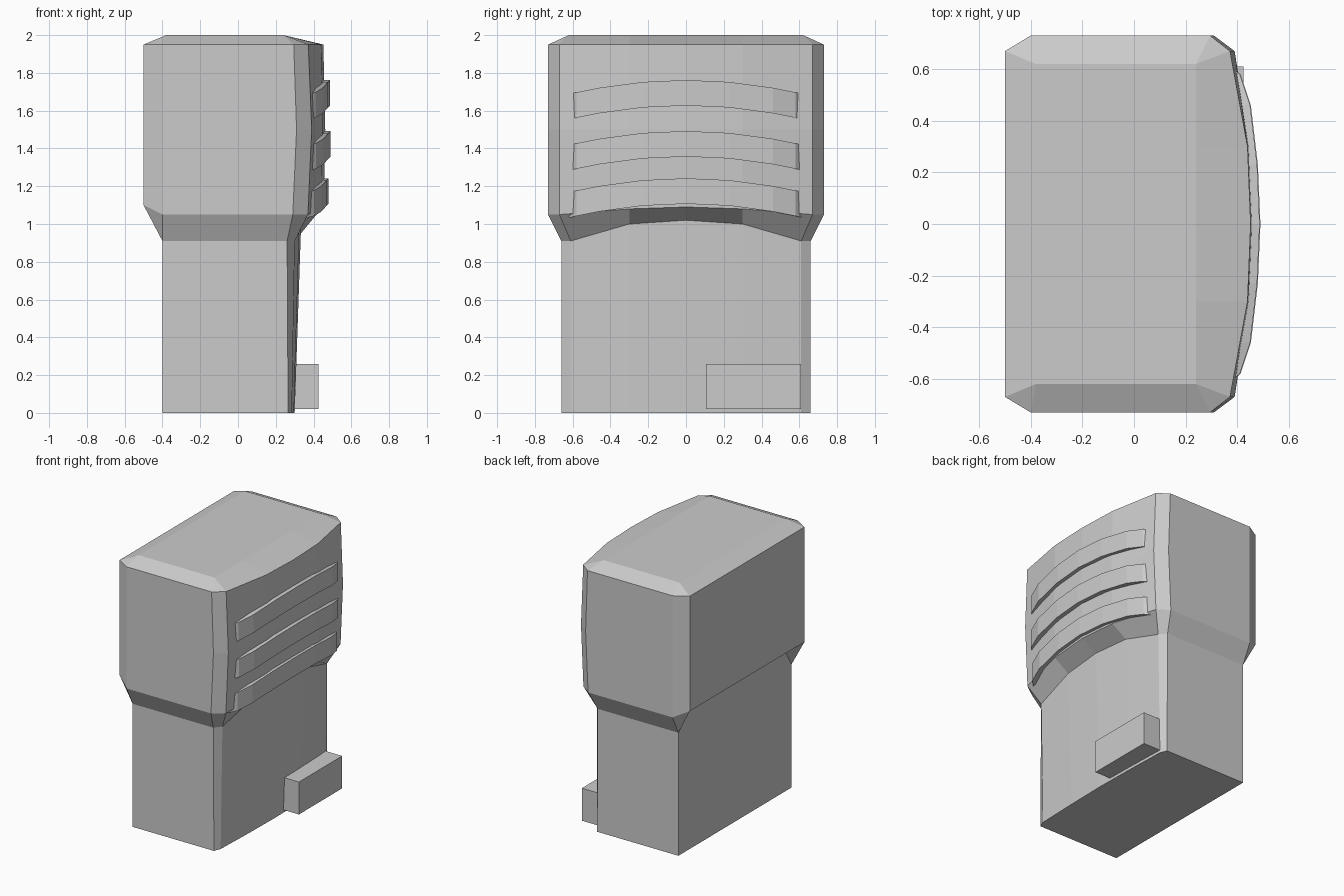
import bpy, bmesh

if "Cube" in bpy.data.objects:
    bpy.data.objects.remove(bpy.data.objects["Cube"])


# Closed section mirrored about y = 0, listed from back middle to front middle
def ring(back, side, front, crown, z):
    xb, wb = back
    xs, w = side
    xf, xc, yc = front
    xm, x0 = crown
    xy = [(xb, 0), (xb, .3), (xb, .58), (xb, wb), (xs, w), (xf, w), (xc, yc), (xm, .3), (x0, 0)]
    zs = z if isinstance(z, (list, tuple)) else [z] * 9
    half = [(x, y, h) for (x, y), h in zip(xy, zs)]
    return half + [(x, -y, h) for x, y, h in reversed(half[1:-1])]


# Skin a run of sections and cap both ends
def loft(name, rings):
    bm = bmesh.new()
    loops = [[bm.verts.new(p) for p in r] for r in rings]
    n = len(loops[0])
    for a, b in zip(loops, loops[1:]):
        for i in range(n):
            j = (i + 1) % n
            bm.faces.new((a[i], a[j], b[j], b[i]))
    bm.faces.new(loops[0])
    bm.faces.new(loops[-1])
    bmesh.ops.remove_doubles(bm, verts=bm.verts, dist=0.0005)
    bmesh.ops.recalc_face_normals(bm, faces=bm.faces)
    mesh = bpy.data.meshes.new(name)
    bm.to_mesh(mesh)
    bm.free()
    obj = bpy.data.objects.new(name, mesh)
    bpy.context.collection.objects.link(obj)
    return obj


# Housing: plug body, flared collar, wide grip head and bevelled top
loft("housing", [
    ring((-.4, .66), (-.4, .66), (.265, .285, .61), (.295, .30), 0),
    ring((-.4, .66), (-.4, .66), (.26, .30, .61), (.325, .335),
         (1.02, 1.03, 1.05, .91, .91, .91, .91, 1.0, 1.02)),
    ring((-.5, .67), (-.4, .73), (.29, .37, .67), (.44, .455),
         (1.1, 1.1, 1.1, 1.1, 1.05, 1.05, 1.05, 1.08, 1.09)),
    ring((-.5, .67), (-.4, .73), (.31, .39, .67), (.448, .462), 1.5),
    ring((-.5, .67), (-.4, .73), (.295, .372, .67), (.44, .452), 1.95),
    ring((-.38, .62), (-.38, .62), (.24, .24, .62), (.24, .24), 2.0),
])

# Grip ridges: three arched bars following the bulged face
profile = [(.62, .37), (.58, .41), (.46, .45), (.23, .477), (0, .487)]
profile = [(-y, x) for y, x in profile] + [(y, x) for y, x in reversed(profile[:-1])]
for k, (top, dx) in enumerate([(1.762, 0), (1.492, .003), (1.242, -.008)]):
    sections = []
    for y, x in profile:
        t = top - .065 * (y / .58) ** 2
        b = t - .135
        sections.append([(.3, y, b), (x + dx, y, b), (x + dx, y, t), (.3, y, t)])
    loft(f"grip_ridge_{k + 1}", sections)

# Key tab: offset block at the foot of the bulged face
loft("key_tab", [[(.24, .105, z), (.425, .105, z), (.425, .61, z), (.24, .61, z)]
                 for z in (.02, .26)])
